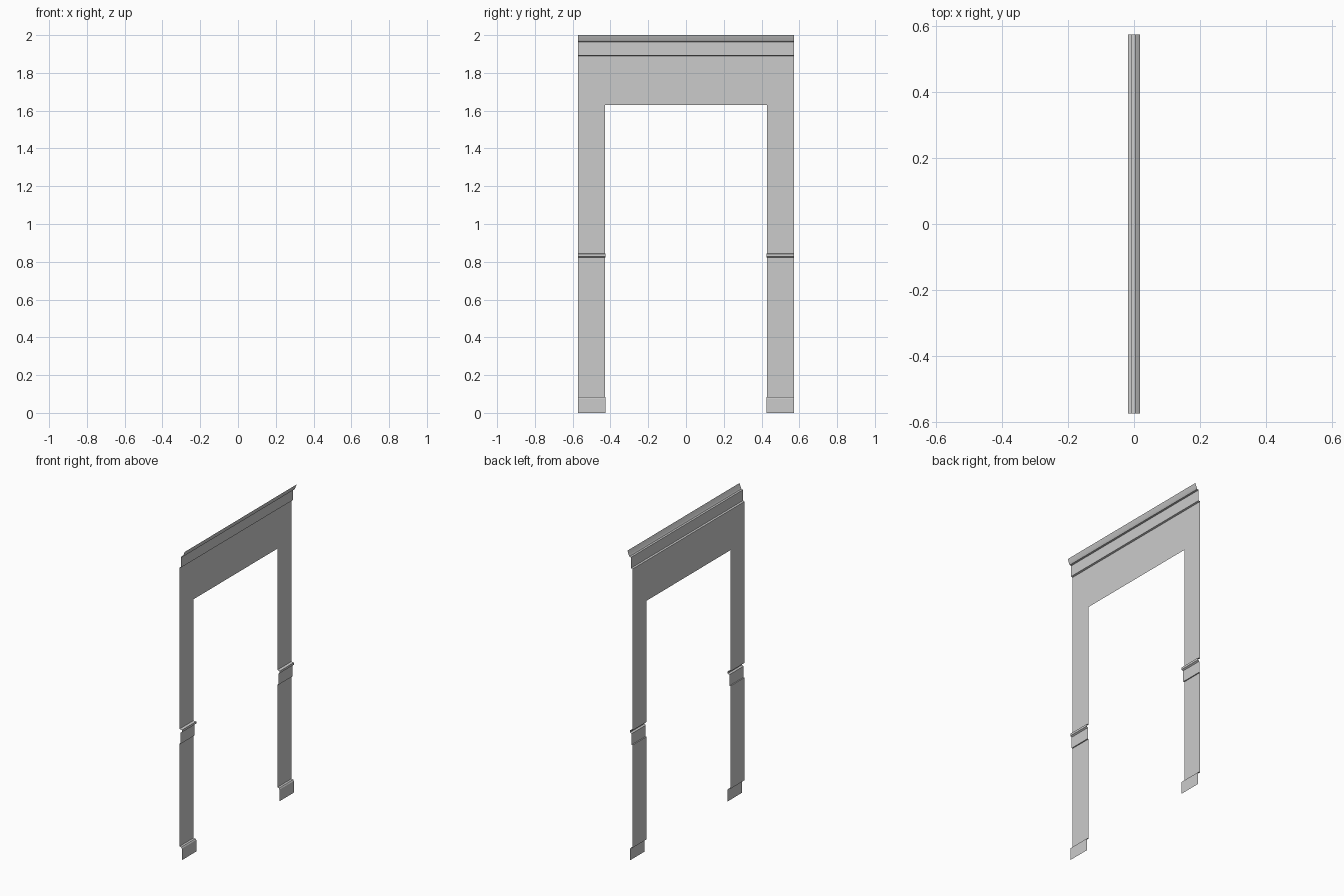
import bpy

if "Cube" in bpy.data.objects:
    bpy.data.objects.remove(bpy.data.objects["Cube"])

HALF = 0.573      # half of the overall width
OPEN = 0.43       # half of the doorway opening
WALL = -0.018     # x of the main wall plane


def sheet(name, profile, mirror=False):
    """Open sheet from profile rows (x, z, y_start, y_end), facing +x."""
    verts, faces = [], []
    for x, z, y0, y1 in profile:
        verts += [(x, y0, z), (x, y1, z)]
    for i in range(len(profile) - 1):
        a = 2 * i
        faces.append((a, a + 1, a + 3, a + 2))
    mesh = bpy.data.meshes.new(name)
    mesh.from_pydata(verts, [], faces)
    obj = bpy.data.objects.new(name, mesh)
    bpy.context.collection.objects.link(obj)
    if mirror:
        mod = obj.modifiers.new("Mirror", 'MIRROR')
        mod.use_axis = (False, True, False)
    return obj


def jamb(name, rows):
    """Mirrored side piece: rows of (x, z, inner y)."""
    return sheet(name, [(x, z, y, HALF) for x, z, y in rows], mirror=True)


# Skirting at the foot of each jamb, with a bevelled top
jamb("skirting", [(-0.001, 0, 0.425), (-0.001, 0.075, 0.425),
                  (-0.006, 0.083, 0.426), (WALL, 0.085, OPEN)])

# Lower jamb panels
jamb("lower_jamb", [(WALL, 0.085, OPEN), (WALL, 0.75, OPEN)])

# Mid rail: flat band below a projecting lip
jamb("mid_rail", [(WALL, 0.75, OPEN), (-0.011, 0.75, 0.428),
                  (-0.011, 0.822, 0.428), (-0.001, 0.828, 0.425),
                  (-0.001, 0.842, 0.425), (WALL, 0.845, OPEN)])

# Upper jamb panels
jamb("upper_jamb", [(WALL, 0.845, OPEN), (WALL, 1.63, OPEN)])

# Lintel across the opening
sheet("lintel", [(WALL, z, -HALF, HALF) for z in (1.63, 1.89)])

# Stepped frieze and flared cornice along the top
cornice = [(WALL, 1.89), (-0.007, 1.893), (-0.007, 1.963), (0.004, 1.965),
           (0.009, 1.975), (0.014, 1.988), (0.018, 2.0)]
sheet("cornice", [(x, z, -HALF, HALF) for x, z in cornice])
